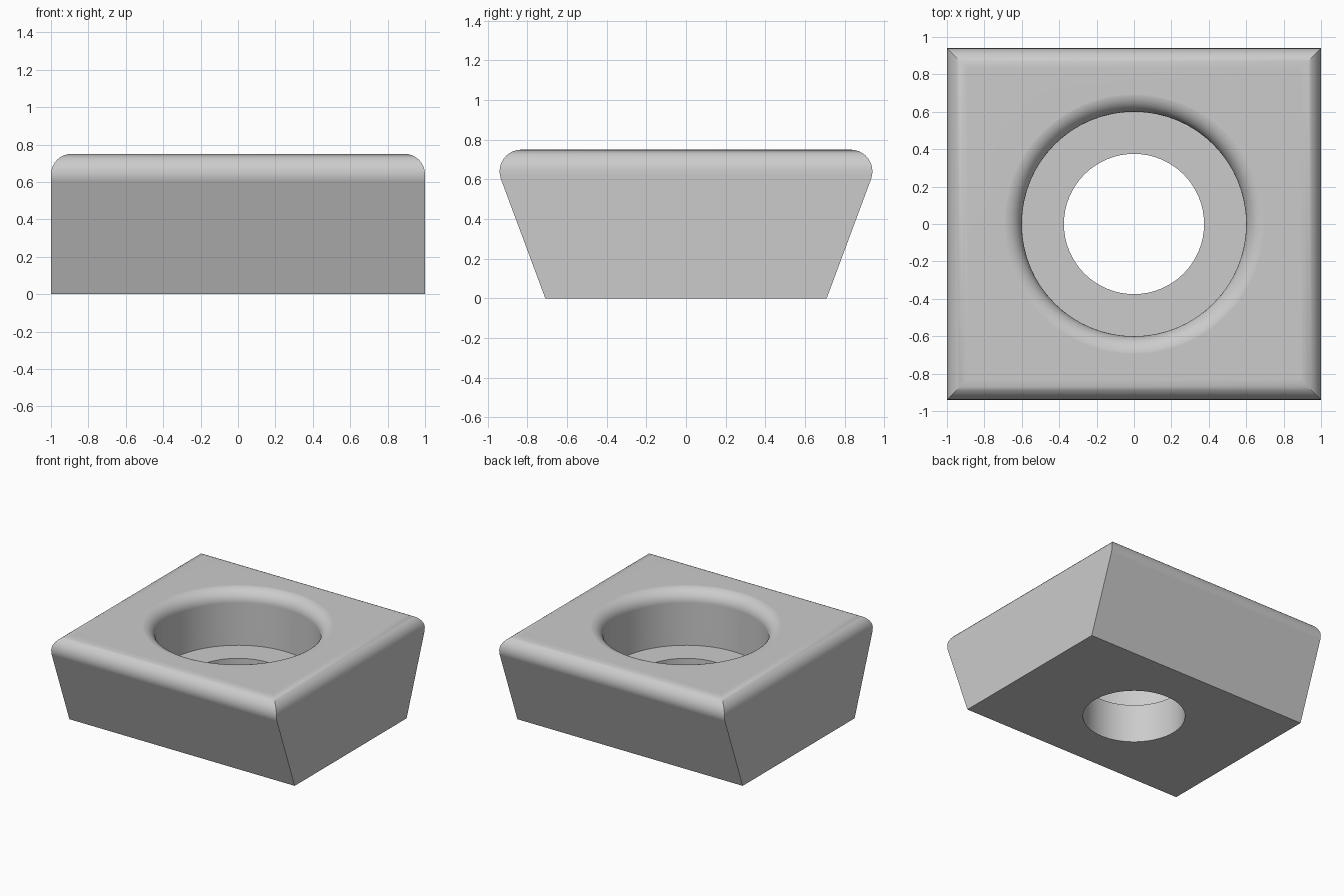
import bpy, bmesh
from math import sin, cos, tan, pi, radians

cube = bpy.data.objects.get("Cube")
if cube:
    bpy.data.objects.remove(cube, do_unlink=True)

HEIGHT, FILLET, SLANT = 0.75, 0.11, radians(20.4)
BORE_R, HOLE_R, FLOOR, RIM = 0.6, 0.375, 0.31, 0.1
SEGMENTS, STEPS = 64, 10

metal = bpy.data.materials.new("plain grey")
metal.use_nodes = True
grey = (0.6, 0.6, 0.6, 1)
metal.diffuse_color = grey
metal.node_tree.nodes["Principled BSDF"].inputs["Base Color"].default_value = grey


def loft(name, loops):
    """Skin a stack of equal closed loops and cap both ends."""
    bm = bmesh.new()
    rings = [[bm.verts.new(p) for p in loop] for loop in loops]
    n = len(rings[0])
    for low, high in zip(rings, rings[1:]):
        for i in range(n):
            j = (i + 1) % n
            bm.faces.new((low[i], low[j], high[j], high[i]))
    bm.faces.new(rings[0][::-1])
    bm.faces.new(rings[-1])
    bmesh.ops.recalc_face_normals(bm, faces=bm.faces)
    mesh = bpy.data.meshes.new(name)
    bm.to_mesh(mesh)
    bm.free()
    mesh.materials.append(metal)
    obj = bpy.data.objects.new(name, mesh)
    bpy.context.collection.objects.link(obj)
    return obj


def rectangle(x, y, z):
    return [(-x, -y, z), (x, -y, z), (x, y, z), (-x, y, z)]


def circle(r, z):
    turns = [2 * pi * i / SEGMENTS for i in range(SEGMENTS)]
    return [(r * cos(t), r * sin(t), z) for t in turns]


# Block: upright ends, slanted front and back, rounded and mitred top edges
cx, cy, cz = 1 - FILLET, 0.94 - FILLET, HEIGHT - FILLET
slant_z = cz - FILLET * sin(SLANT)
slant_y = cy + FILLET * cos(SLANT)
loops = [rectangle(1, slant_y - slant_z * tan(SLANT), 0)]
for i in range(STEPS + 1):
    a = -SLANT + (pi / 2 + SLANT) * i / STEPS
    loops.append(rectangle(cx + FILLET * cos(max(a, 0)),
                           cy + FILLET * cos(a), cz + FILLET * sin(a)))
block = loft("block", loops)

# Stepped bore with a rounded mouth
profile = [(HOLE_R, -0.1), (HOLE_R, FLOOR), (BORE_R, FLOOR)]
for i in range(STEPS + 1):
    a = pi / 2 * i / STEPS
    profile.append((BORE_R + RIM * (1 - cos(a)), HEIGHT - RIM * (1 - sin(a))))
profile[-1] = (BORE_R + RIM, HEIGHT + 0.0005)
profile.append((BORE_R + RIM, HEIGHT + 0.1))
cutter = loft("bore_cutter", [circle(r, z) for r, z in profile])
cutter.hide_render = True

bpy.ops.object.select_all(action='DESELECT')
block.select_set(True)
bpy.context.view_layer.objects.active = block
cut = block.modifiers.new("bore", 'BOOLEAN')
cut.operation, cut.solver, cut.object = 'DIFFERENCE', 'EXACT', cutter
bpy.ops.object.modifier_apply(modifier=cut.name)
bpy.data.objects.remove(cutter, do_unlink=True)

# Smooth rounded parts, crisp edges, flat large faces
bpy.ops.object.shade_smooth_by_angle(angle=radians(30))
weighted = block.modifiers.new("even_shading", 'WEIGHTED_NORMAL')
weighted.keep_sharp = True
